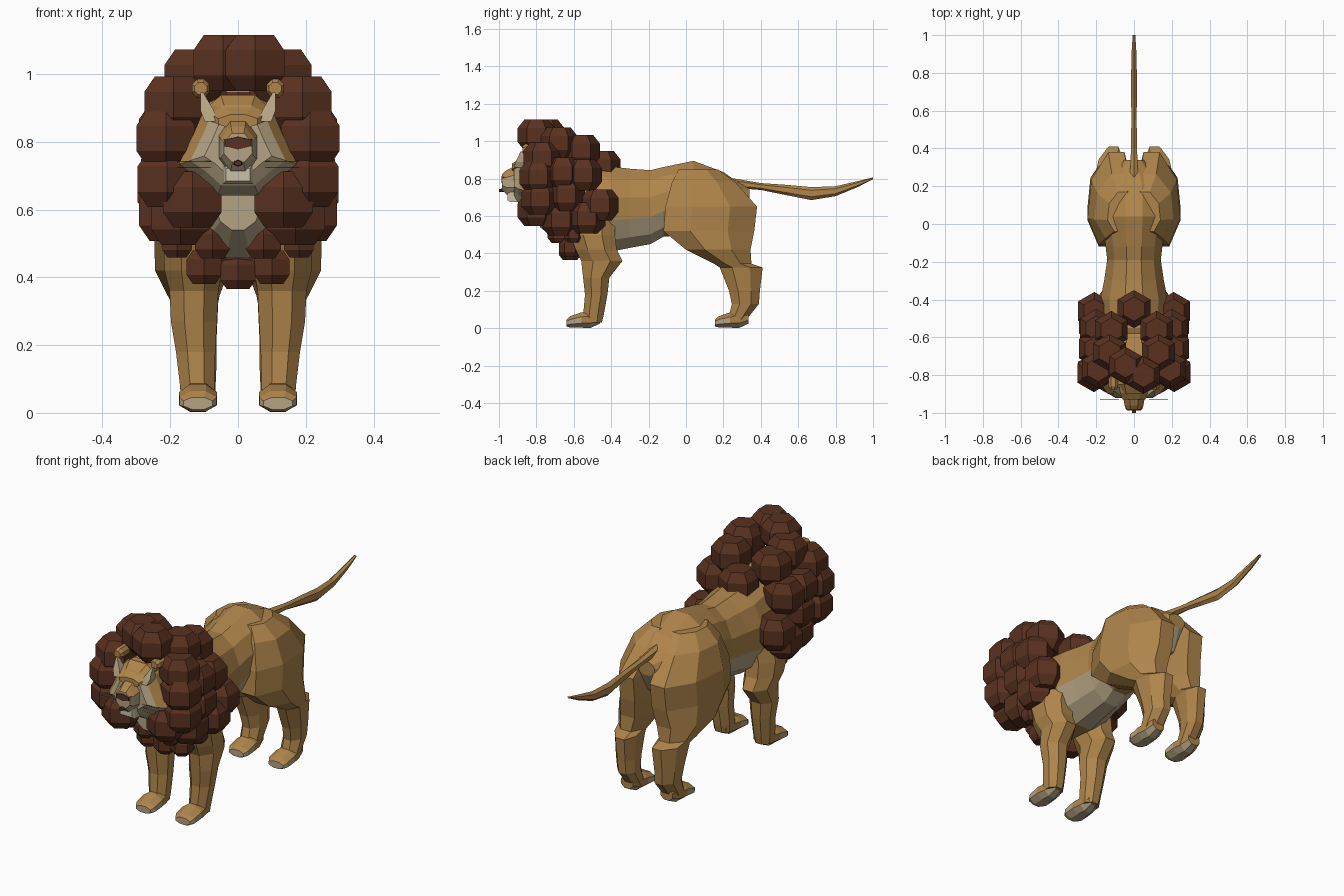
import bpy, bmesh, math

cube = bpy.data.objects.get("Cube")
if cube:
    bpy.data.objects.remove(cube)


def make_material(name, colour):
    mat = bpy.data.materials.new(name)
    mat.use_nodes = True
    mat.diffuse_color = (*colour, 1)
    mat.node_tree.nodes["Principled BSDF"].inputs["Base Color"].default_value = (*colour, 1)
    return mat


GOLD = make_material("golden fur", (.43, .235, .07))
CREAM = make_material("cream fur", (.46, .37, .23))
PALE = make_material("pale chin", (.60, .53, .38))
BROWN = make_material("dark brown mane", (.1, .031, .014))
BLACK = make_material("black", (.012, .008, .007))


def loft(name, rings, mats, rule=None):
    """Skin a closed tube over rings of points; rule picks a material per face."""
    bm = bmesh.new()
    loops = [[bm.verts.new(p) for p in ring] for ring in rings]
    n = len(loops[0])
    for a, b in zip(loops, loops[1:]):
        for i in range(n):
            j = (i + 1) % n
            bm.faces.new((a[i], a[j], b[j], b[i]))
    bm.faces.new(loops[0])
    bm.faces.new(loops[-1])
    bmesh.ops.recalc_face_normals(bm, faces=bm.faces)
    if rule:
        for face in bm.faces:
            face.material_index = int(rule(face.calc_center_median(), face.normal))
    mesh = bpy.data.meshes.new(name)
    bm.to_mesh(mesh)
    bm.free()
    for mat in mats:
        mesh.materials.append(mat)
    obj = bpy.data.objects.new(name, mesh)
    bpy.context.collection.objects.link(obj)
    return obj


def circle(n):
    """Unit polygon whose flat sides touch the unit square."""
    k = math.cos(math.pi / n)
    for i in range(n):
        t = (2 * i + 1) * math.pi / n
        yield math.cos(t) / k, math.sin(t) / k


def along_y(sections, n=8, x=0):
    """Upright rings from (y, bottom, top, half width)."""
    return [[(x + w * c, y, (lo + hi) / 2 + (hi - lo) / 2 * s) for c, s in circle(n)]
            for y, lo, hi, w in sections]


def along_z(sections, side=1, n=8, lean=0):
    """Level rings from (z, x, front, back, half width); lean turns the back inward."""
    return [[(side * (x + w * c - lean * (back - front) * max(s, 0)),
              (front + back) / 2 + (back - front) / 2 * s, z)
             for c, s in circle(n)] for z, x, front, back, w in sections]


def belly_rule(c, n):
    belly = c.z < .6 and -.42 < c.y < -.04
    chest = c.y < -.58 and n.y < -.3 and n.z < .2
    rump = c.y > .28 and n.z < -.2
    return belly or chest or rump


# Torso
torso = [(-.78, .54, .72, .07), (-.68, .46, .84, .13), (-.55, .42, .89, .165),
         (-.4, .41, .865, .178), (-.3, .43, .853, .158), (-.19, .45, .845, .142),
         (-.12, .49, .862, .15), (.04, .5, .895, .17), (.2, .53, .835, .16),
         (.28, .56, .78, .1), (.34, .67, .745, .05)]
loft("torso", along_y(torso, 12), [GOLD, CREAM], belly_rule)

# Tail
tail = [(.24, .755, .8, .022), (.4, .742, .774, .016), (.55, .713, .762, .014),
        (.67, .69, .75, .015), (.8, .71, .756, .015), (.92, .758, .785, .012),
        (1, .798, .806, .007)]
loft("tail", along_y(tail, 6), [GOLD])

# Legs and paws
front_leg = [(.72, .1, -.56, -.4, .05), (.62, .11, -.61, -.38, .08),
             (.5, .13, -.62, -.38, .09), (.42, .132, -.59, -.37, .085),
             (.36, .13, -.56, -.34, .072), (.27, .13, -.55, -.41, .068),
             (.18, .125, -.54, -.42, .058), (.07, .12, -.55, -.44, .05),
             (.03, .12, -.54, -.45, .045)]
hind_leg = [(.85, .08, -.04, .17, .06), (.78, .11, -.075, .265, .1),
            (.65, .142, -.11, .38, .104), (.52, .143, -.12, .365, .104),
            (.42, .143, 0, .345, .102), (.345, .135, .15, .35, .072),
            (.325, .132, .18, .41, .064), (.2, .127, .23, .395, .056),
            (.13, .122, .245, .39, .052), (.03, .12, .22, .31, .048)]
paw = [(0, .01, .046, .043), (.02, .004, .064, .055), (.08, .003, .085, .056),
       (.13, .002, .09, .048), (.18, .025, .09, .036)]


def paw_rule(start):
    return lambda c, n: n.z < -.5 or (c.y < start + .06 and c.z < .04)


for side, label in ((1, "left"), (-1, "right")):
    for part, leg, start, lean in (("front", front_leg, -.64, 0),
                                   ("hind", hind_leg, .155, .1)):
        loft(f"{label}_{part}_leg", along_z(leg, side, lean=lean), [GOLD])
        sections = [(y + start, lo, hi, w) for y, lo, hi, w in paw]
        loft(f"{label}_{part}_paw", along_y(sections, 8, .118 * side),
             [GOLD, CREAM], paw_rule(start))

# Head with cheek ruff
half = [(.05, .935), (.1, .89), (.13, .82), (.172, .735), (.115, .695), (.06, .645)]
outline = half + [(-x, z) for x, z in reversed(half)]


def head_ring(y, scale, middle=.79):
    return [(x * scale, y, middle + (z - middle) * scale) for x, z in outline]


def face_rule(c, n):
    mask = c.y < -.88 and c.z < .85
    throat = c.z < .75 and c.y < -.7
    return mask or throat


loft("head", [head_ring(-.58, .75), head_ring(-.74, .98), head_ring(-.85, 1.02),
              head_ring(-.895, .82), head_ring(-.92, .58)], [GOLD, CREAM], face_rule)

# Brow and muzzle
brow = [(-.82, .85, .94, .09), (-.895, .845, .905, .088), (-.93, .84, .88, .058)]
loft("brow", along_y(brow), [GOLD])
muzzle = [(-.84, .68, .885, .075), (-.9, .7, .875, .06), (-.96, .715, .845, .05),
          (-.983, .74, .825, .042)]
loft("muzzle", along_y(muzzle), [CREAM, GOLD], lambda c, n: n.z > .2)
chin = [(-.86, .675, .728, .045), (-.94, .675, .728, .042), (-.955, .685, .722, .036)]
loft("chin", along_y(chin, 4), [PALE])
nose = [(-.96, .78, .818, .046), (-.987, .78, .812, .038)]
loft("nose", along_y(nose, 6), [BROWN])
mouth = [(-.95, .728, .748, .016), (-1, .73, .744, .01)]
loft("mouth", along_y(mouth, 6), [BROWN])

# Ears and whiskers
for side, label in ((1, "left"), (-1, "right")):
    ear = [(-.8, .93, .985, .026), (-.86, .93, .985, .026), (-.875, .94, .975, .018)]
    loft(f"{label}_ear", along_y(ear, 8, .11 * side), [GOLD])
    inner_ear = [(.86, .08, -.92, -.86, .018), (.89, .09, -.91, -.86, .02),
                 (.945, .106, -.885, -.87, .004)]
    loft(f"{label}_inner_ear", along_z(inner_ear, side, 4), [CREAM])
    for row in range(3):
        z = .725 + .018 * row
        points = [[(side * x, -.93 + dy, z + dz) for dy, dz in
                   ((-.001, 0), (0, .0005), (.001, 0), (0, -.0005))] for x in (.08, .18)]
        loft(f"{label}_whisker", points, [BLACK])


# Mane of chunky six-sided tufts
def tuft(x, y, z, size=1):
    r, h = .1 * size, .083 * size
    rings = []
    for level, spread in ((-1, .64), (-.45, 1), (.45, 1), (1, .64)):
        rings.append([(x + spread * r * math.sin(a), y + spread * r * math.cos(a),
                       z + level * h) for a in (math.pi * i / 3 for i in range(6))])
    loft("mane_tuft", rings, [BROWN])


front_row = [(.19, -.77, .91), (.213, -.79, .81), (.21, -.78, .69), (.135, -.8, .63)]
second_row = [(.13, -.68, .99), (.205, -.66, .83), (.2, -.64, .71), (.17, -.67, .578)]
third_row = [(.12, -.56, .95), (.2, -.55, .82), (.205, -.53, .59)]
back_row = [(.21, -.46, .66)]
for x, y, z in front_row + second_row + third_row + back_row:
    for side in (1, -1):
        tuft(side * x, y, z)
tuft(.05, -.8, 1.033)
tuft(-.045, -.75, 1.033)
tuft(0, -.45, .865)

# Small tufts under the chest
tuft(0, -.62, .415, .6)
for side in (1, -1):
    tuft(side * .1, -.62, .43, .6)
    tuft(side * .075, -.68, .505, .6)
    tuft(side * .18, -.6, .5, .5)
